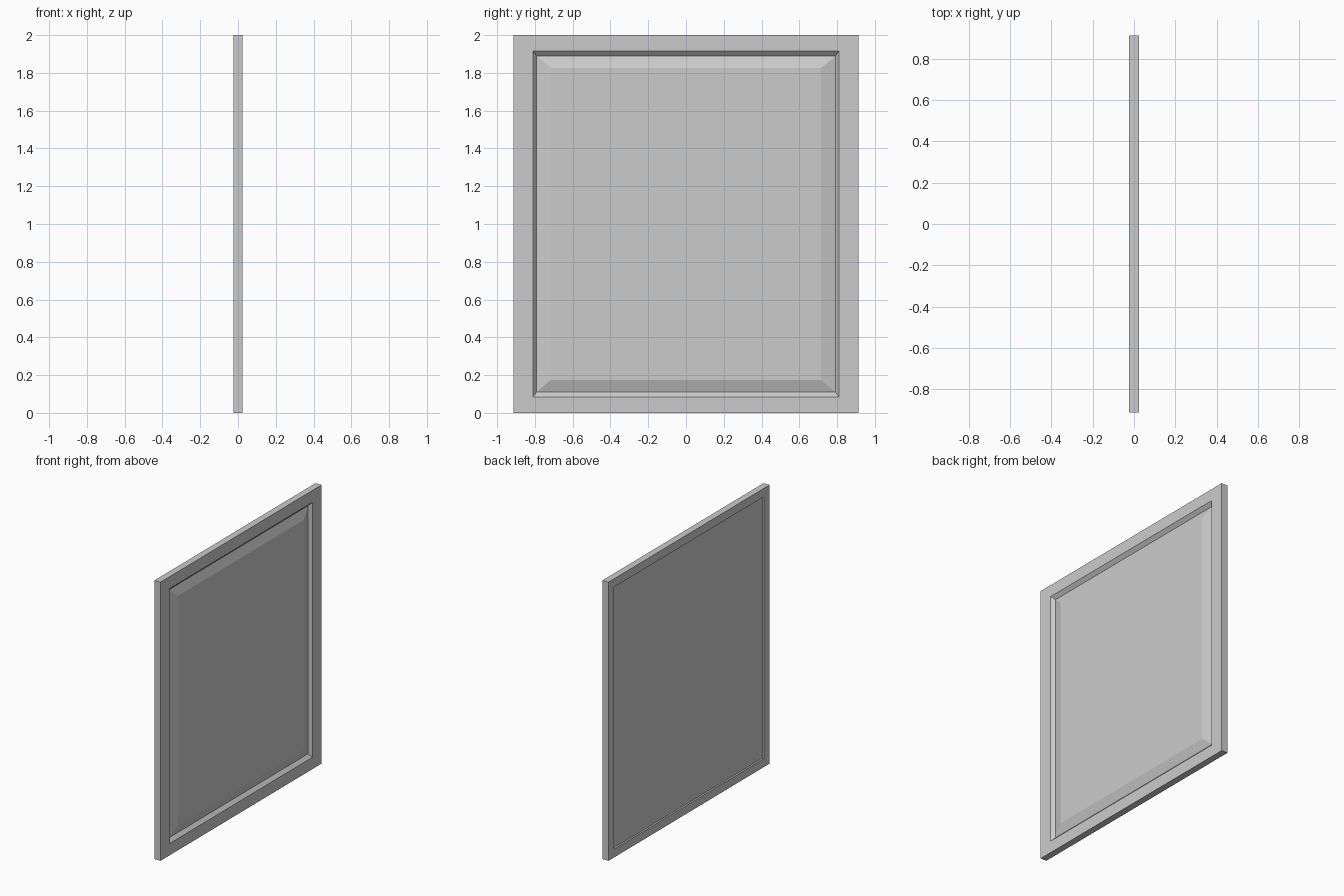
import bpy, bmesh

if "Cube" in bpy.data.objects:
    bpy.data.objects.remove(bpy.data.objects["Cube"])

HALF_W, HEIGHT, T = 0.913, 2.0, 0.024

# Cross-section from back centre, around the frame, to front centre:
# (side margin, top/bottom margin, depth x)
PROFILE = [
    (0.065, 0.060, -T + 0.012),  # recessed back of the panel
    (0.065, 0.060, -T),          # back rabbet lip
    (0.0,   0.0,   -T),          # outer back edge
    (0.0,   0.0,    T),          # outer front edge
    (0.102, 0.085,  T),          # front edge of the moulding
    (0.122, 0.110,  T - 0.023),  # bottom of the moulding groove
    (0.198, 0.175,  T - 0.001),  # edge of the raised field
]


def ring(bm, my, mz, x):
    w, lo, hi = HALF_W - my, mz, HEIGHT - mz
    return [bm.verts.new((x, y, z)) for y, z in
            ((-w, lo), (w, lo), (w, hi), (-w, hi))]


# Framed raised panel, lofted as one closed shell
bm = bmesh.new()
rings = [ring(bm, *p) for p in PROFILE]
bm.faces.new(rings[0])
bm.faces.new(rings[-1])
for a, b in zip(rings, rings[1:]):
    for i in range(4):
        j = (i + 1) % 4
        bm.faces.new((a[i], a[j], b[j], b[i]))
bmesh.ops.recalc_face_normals(bm, faces=bm.faces)

mesh = bpy.data.meshes.new("framed_raised_panel")
bm.to_mesh(mesh)
bm.free()
obj = bpy.data.objects.new("framed_raised_panel", mesh)
bpy.context.collection.objects.link(obj)
